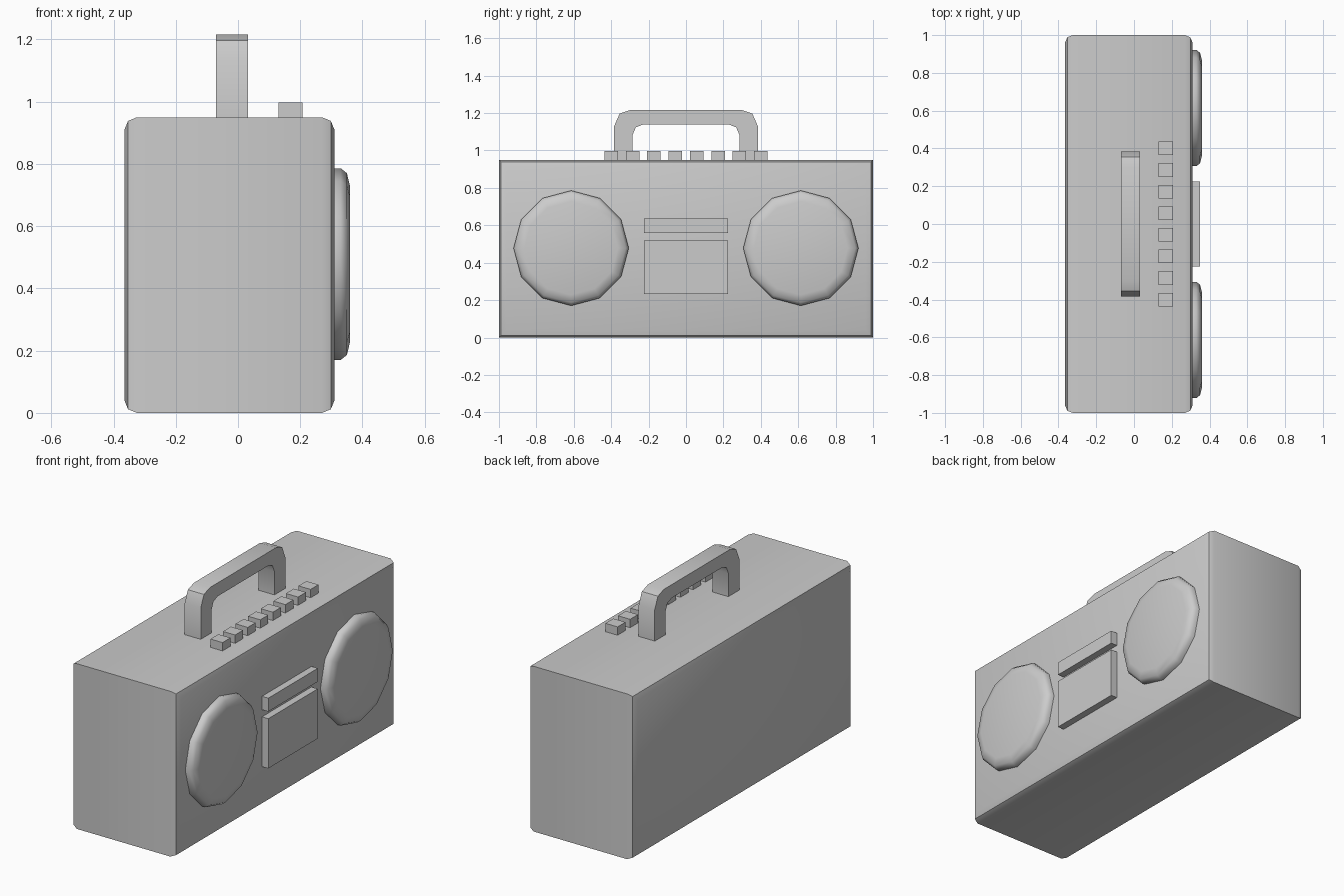
import bpy, bmesh, math
from mathutils import Matrix, Vector

cube = bpy.data.objects.get("Cube")
if cube:
    bpy.data.objects.remove(cube, do_unlink=True)

grey = bpy.data.materials.new("plain grey")
grey.use_nodes = True
COLOUR = (0.6, 0.6, 0.6, 1)
grey.diffuse_color = COLOUR
grey.node_tree.nodes["Principled BSDF"].inputs["Base Color"].default_value = COLOUR


def finish(name, bm, smooth=None):
    bmesh.ops.recalc_face_normals(bm, faces=bm.faces)
    mesh = bpy.data.meshes.new(name)
    bm.to_mesh(mesh)
    bm.free()
    mesh.materials.append(grey)
    obj = bpy.data.objects.new(name, mesh)
    bpy.context.collection.objects.link(obj)
    if smooth:
        bpy.ops.object.select_all(action="DESELECT")
        obj.select_set(True)
        bpy.context.view_layer.objects.active = obj
        bpy.ops.object.shade_smooth_by_angle(angle=math.radians(smooth))
    return obj


def box_mesh(low, high):
    low, high = Vector(low), Vector(high)
    bm = bmesh.new()
    bmesh.ops.create_cube(bm, size=1, matrix=Matrix.Translation((low + high) / 2)
                          @ Matrix.Diagonal((*(high - low), 1)))
    return bm


# Case: only the rims of the speaker face and the back are rounded
bm = box_mesh((-0.365, -1, 0), (0.31, 1, 0.95))
rims = [e for e in bm.edges if abs(e.verts[0].co.x - e.verts[1].co.x) < 0.01]
bmesh.ops.bevel(bm, geom=rims, offset=0.04, segments=2, profile=0.5, affect="EDGES")
finish("case", bm, 40)

# Speakers: twelve-sided discs with a rounded rim
for side, y in (("right", -0.614), ("left", 0.614)):
    bm = bmesh.new()
    rings = []
    for x, r in ((0.30, 0.308), (0.33, 0.308), (0.35, 0.292), (0.36, 0.25)):
        rings.append([bm.verts.new((x, y + r * math.cos(a), 0.478 + r * math.sin(a)))
                      for a in (math.tau * i / 12 for i in range(12))])
    for lower, upper in zip(rings, rings[1:]):
        for i in range(12):
            j = (i + 1) % 12
            bm.faces.new((lower[i], lower[j], upper[j], upper[i]))
    bm.faces.new(rings[-1])
    bm.faces.new(rings[0])
    finish(side + "_speaker", bm, 50)

# Tuner panel and cassette door
for name, z0, z1 in (("tuner_panel", 0.559, 0.636), ("cassette_door", 0.232, 0.518)):
    finish(name, box_mesh((0.30, -0.225, z0), (0.35, 0.225, z1)))

# Row of push buttons
for i in range(8):
    y = -0.4 + i * 0.8 / 7
    finish(f"button_{i + 1}", box_mesh((0.13, y - 0.036, 0.94), (0.207, y + 0.036, 0.998)))

# Handle: mirrored arch profile, extruded across x
outer = [(0.384, 0.945), (0.384, 1.13), (0.355, 1.197), (0.30, 1.216)]
inner = [(0.285, 0.945), (0.285, 1.085), (0.268, 1.124), (0.23, 1.139)]
outer += [(-y, z) for y, z in reversed(outer)]
inner += [(-y, z) for y, z in reversed(inner)]
bm = bmesh.new()
front, back = ([[bm.verts.new((x, *p)) for p in path] for path in (outer, inner)]
               for x in (0.032, -0.07))
for i in range(len(outer) - 1):
    j = i + 1
    for a, b in ((front[0], front[1]), (back[0], back[1]),
                 (front[0], back[0]), (front[1], back[1])):
        bm.faces.new((a[i], a[j], b[j], b[i]))
for i in (0, -1):
    bm.faces.new((front[0][i], front[1][i], back[1][i], back[0][i]))
finish("handle", bm, 30)
